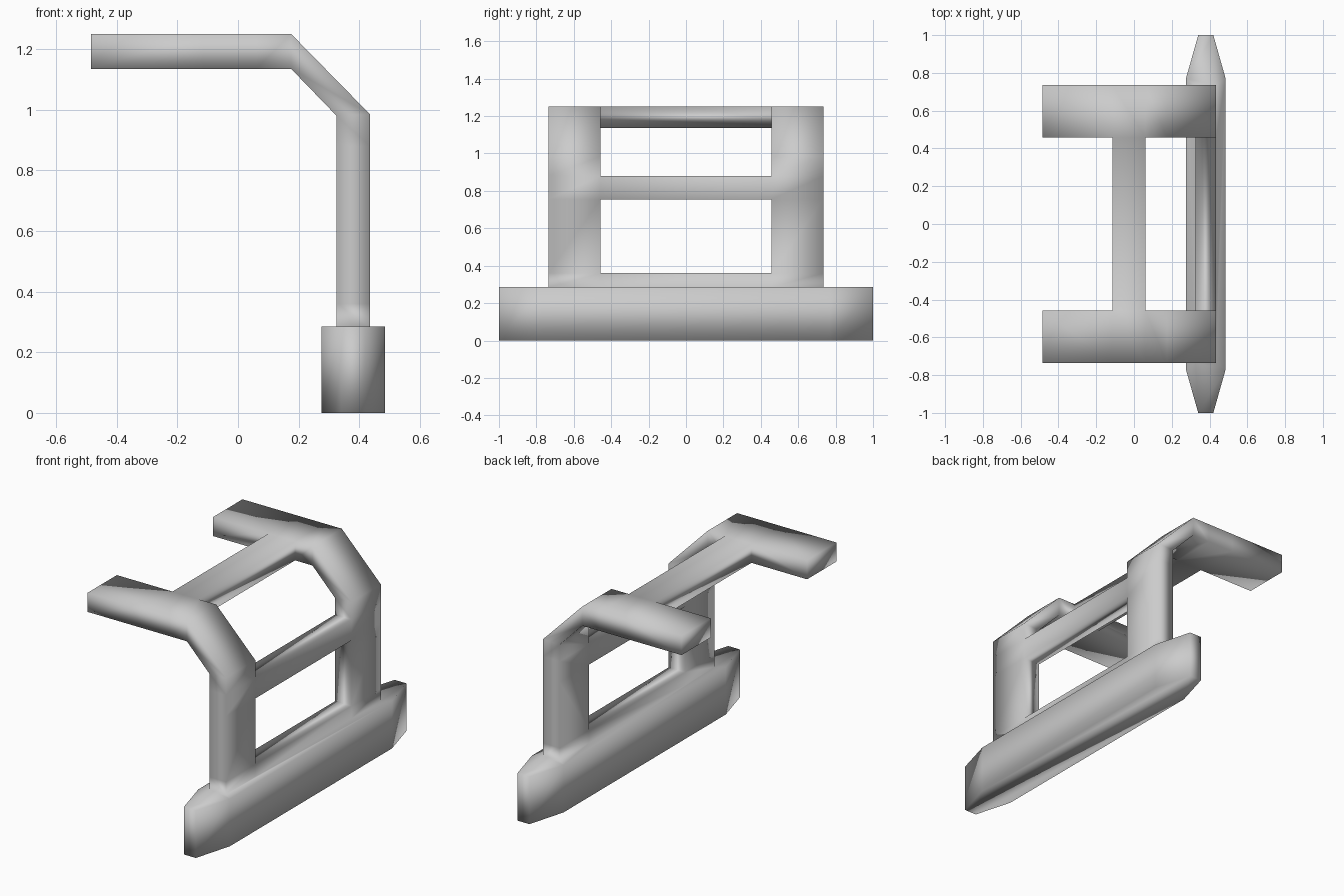
import bpy, bmesh

cube = bpy.data.objects.get("Cube")
if cube:
    bpy.data.objects.remove(cube, do_unlink=True)

grey = bpy.data.materials.new("plain grey")
grey.use_nodes = True
colour = (0.6, 0.6, 0.6, 1)
grey.diffuse_color = colour
grey.node_tree.nodes["Principled BSDF"].inputs["Base Color"].default_value = colour

bm = bmesh.new()
verts = {}


def vert(x, y, z):
    """Shared vertex at a position, so that neighbouring parts are joined."""
    key = (x, y, z)
    if key not in verts:
        verts[key] = bm.verts.new(key)
    return verts[key]


def face(*points):
    bm.faces.new([vert(*p) for p in points])


# Bent frame: (outer x, outer z, inner x, inner z) from the foot to the arm tip
BASE_TOP = 0.285
BACK, FRONT = 0.325, 0.435
stations = [(FRONT, z, BACK, z) for z in (BASE_TOP, 0.36, 0.755, 0.88)]
stations.append((FRONT, 0.985, BACK, 0.98))
stations += [(x, 1.25, x, 1.135) for x in (0.175, 0.06, -0.115, -0.485)]
strips = [-0.735, -0.457, 0.457, 0.735]
rails = {0, 2, 6}  # sections where a rail spans the two posts


def solid(s, k):
    if not 0 <= s < len(stations) - 1 or not 0 <= k < 3:
        return False
    return k != 1 or s in rails


def outer(s, k):
    return (stations[s][0], strips[k], stations[s][1])


def inner(s, k):
    return (stations[s][2], strips[k], stations[s][3])


for s in range(len(stations) - 1):
    for k in range(3):
        if not solid(s, k):
            continue
        for side in (outer, inner):
            face(side(s, k), side(s, k + 1), side(s + 1, k + 1), side(s + 1, k))
        for step, j in ((-1, k), (1, k + 1)):
            if not solid(s, k + step):
                face(outer(s, j), outer(s + 1, j), inner(s + 1, j), inner(s, j))
        for step, t in ((-1, s), (1, s + 1)):
            if not solid(s + step, k) and t > 0:
                face(outer(t, k), outer(t, k + 1), inner(t, k + 1), inner(t, k))

# Base beam with tapered ends
outline = [(0.275, -0.77), (0.34, -1), (0.42, -1), (0.485, -0.77),
           (0.485, 0.77), (0.42, 1), (0.34, 1), (0.275, 0.77)]
face(*[(x, y, 0) for x, y in outline])
for a, b in zip(outline, outline[1:] + outline[:1]):
    face((*a, 0), (*b, 0), (*b, BASE_TOP), (*a, BASE_TOP))

# Top of the base, around the foot of the frame
for x_out, x_foot in ((0.275, BACK), (0.485, FRONT)):
    face((x_out, -0.77, BASE_TOP), (x_out, 0.77, BASE_TOP),
         *[(x_foot, y, BASE_TOP) for y in reversed(strips)])
for end in (outline[:4], outline[4:]):
    foot_y = strips[0] if end[0][1] < 0 else strips[-1]
    foot = (FRONT, BACK) if foot_y < 0 else (BACK, FRONT)
    face(*[(*p, BASE_TOP) for p in end], *[(x, foot_y, BASE_TOP) for x in foot])

bmesh.ops.recalc_face_normals(bm, faces=bm.faces[:])
for f in bm.faces:
    f.smooth = True
mesh = bpy.data.meshes.new("rail_frame")
bm.to_mesh(mesh)
bm.free()
mesh.materials.append(grey)
bpy.context.collection.objects.link(bpy.data.objects.new("rail_frame", mesh))
